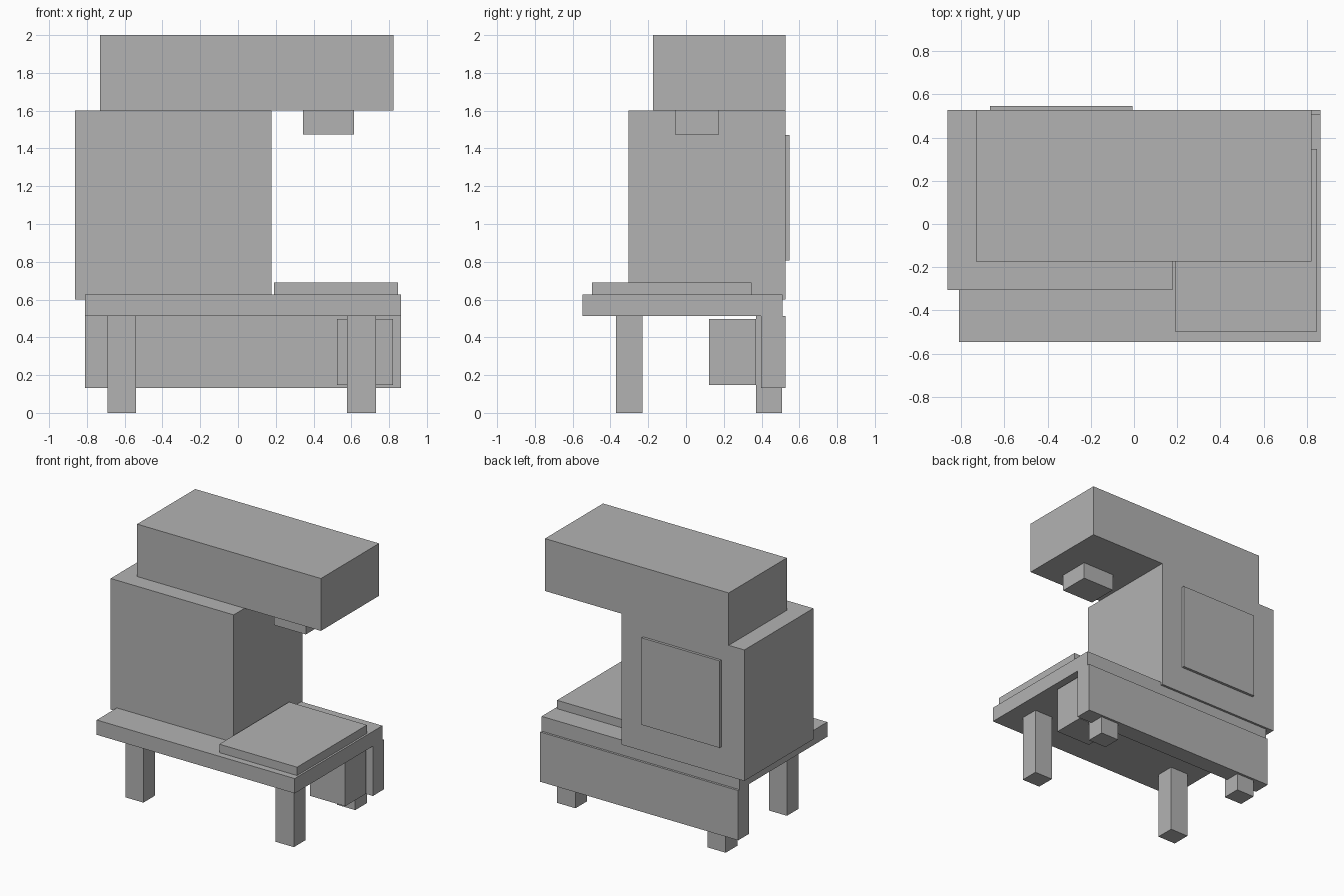
import bpy

default = bpy.data.objects.get("Cube")
if default:
    bpy.data.objects.remove(default, do_unlink=True)

GREY = (0.45, 0.45, 0.45, 1.0)
grey = bpy.data.materials.new("plain_grey")
grey.use_nodes = True
grey.diffuse_color = GREY
grey.node_tree.nodes["Principled BSDF"].inputs["Base Color"].default_value = GREY


def box(name, x, y, z):
    """Add a box spanning the given (low, high) range on each axis."""
    ranges = (x, y, z)
    bpy.ops.mesh.primitive_cube_add(size=1, location=[(a + b) / 2 for a, b in ranges])
    obj = bpy.context.object
    obj.name = name
    obj.scale = [b - a for a, b in ranges]
    bpy.ops.object.transform_apply(location=False, rotation=False, scale=True)
    obj.data.materials.append(grey)
    return obj


BACK = 0.527        # rear plane shared by column, head and skirt
TABLE = (-0.81, 0.862)
UNDER = 0.513       # underside of the table top

# Stand: table top, rear skirt and four legs
box("table_top", TABLE, (-0.547, 0.51), (UNDER, 0.626))
box("rear_skirt", TABLE, (0.396, BACK), (0.133, UNDER))
for side, x in (("right", (-0.692, -0.54)), ("left", (0.577, 0.731))):
    for end, y in (("front", (-0.37, -0.229)), ("back", (0.37, 0.509))):
        box(f"{end}_{side}_leg", x, y, (0, UNDER))

# Control box hung beneath the table
box("under_table_box", (0.524, 0.82), (0.122, 0.37), (0.148, 0.497))

# Work plate on the table
box("work_plate", (0.19, 0.847), (-0.497, 0.346), (0.626, 0.69))

# Machine body: column, overhanging head, nozzle and rear cover
box("column", (-0.862, 0.177), (-0.305, BACK), (0.6, 1.6))
box("head", (-0.73, 0.822), (-0.174, BACK), (1.6, 2.0))
box("head_nozzle", (0.345, 0.614), (-0.058, 0.175), (1.473, 1.6))
box("rear_cover", (-0.667, -0.008), (BACK, 0.547), (0.808, 1.472))
